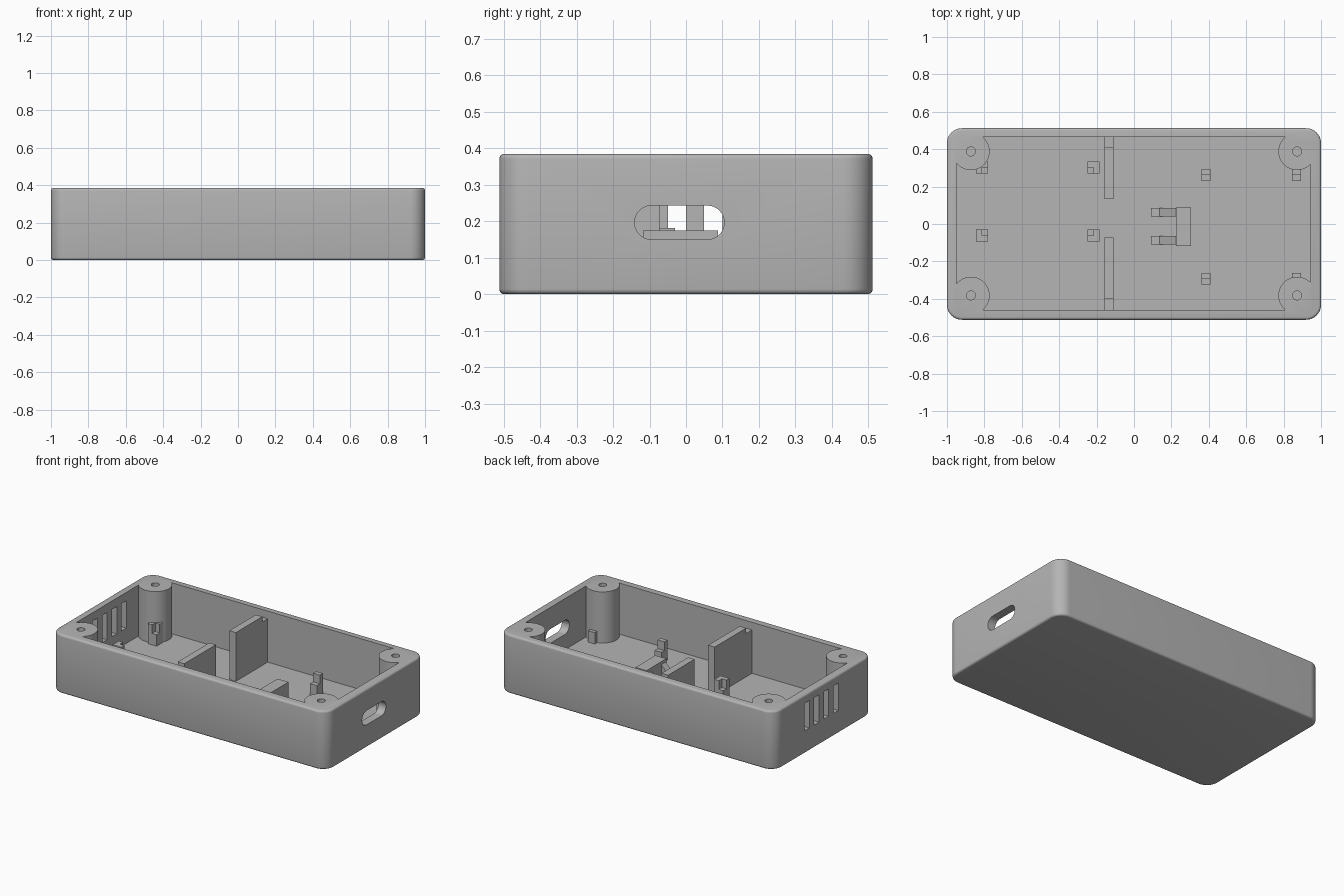
import bpy
import bmesh
import math
from mathutils import Matrix, Vector

old = bpy.data.objects.get("Cube")
if old:
    bpy.data.objects.remove(old, do_unlink=True)

GREY = (0.46, 0.46, 0.46, 1)
mat = bpy.data.materials.new("grey plastic")
mat.use_nodes = True
mat.diffuse_color = GREY
mat.node_tree.nodes["Principled BSDF"].inputs["Base Color"].default_value = GREY

HEIGHT, FLOOR = 0.385, 0.05
BOSSES = [(sx * 0.872, 0.003 + sy * 0.385) for sx in (-1, 1) for sy in (-1, 1)]


def finish(name, bm):
    mesh = bpy.data.meshes.new(name)
    bmesh.ops.recalc_face_normals(bm, faces=bm.faces)
    bm.to_mesh(mesh)
    bm.free()
    mesh.materials.append(mat)
    obj = bpy.data.objects.new(name, mesh)
    bpy.context.collection.objects.link(obj)
    return obj


def add_box(bm, x, y, z):
    """Add a box spanning the given (low, high) ranges."""
    size = [b - a for a, b in (x, y, z)]
    mid = [(a + b) / 2 for a, b in (x, y, z)]
    m = Matrix.Translation(mid) @ Matrix.Diagonal((*size, 1))
    bmesh.ops.create_cube(bm, size=1, matrix=m)


def box(name, x, y, z, axis=None, radius=0.0, segments=8):
    """A box, optionally with the edges along one axis rounded."""
    bm = bmesh.new()
    add_box(bm, x, y, z)
    if axis is not None:
        edges = [e for e in bm.edges
                 if abs((e.verts[0].co - e.verts[1].co).normalized()[axis]) > 0.9]
        bmesh.ops.bevel(bm, geom=edges, offset=radius, segments=segments,
                        profile=0.5, affect='EDGES')
    return finish(name, bm)


def cylinder(name, centre, radius, z, sides):
    bm = bmesh.new()
    bmesh.ops.create_cone(bm, cap_ends=True, segments=sides, radius1=radius,
                          radius2=radius, depth=z[1] - z[0],
                          matrix=Matrix.Translation((*centre, sum(z) / 2)))
    return finish(name, bm)


def prism(name, outline, y):
    """Extrude an x-z outline between two y values."""
    bm = bmesh.new()
    face = bm.faces.new([bm.verts.new((px, y[0], pz)) for px, pz in outline])
    ext = bmesh.ops.extrude_face_region(bm, geom=[face])
    verts = [v for v in ext["geom"] if isinstance(v, bmesh.types.BMVert)]
    bmesh.ops.translate(bm, verts=verts, vec=Vector((0, y[1] - y[0], 0)))
    return finish(name, bm)


def cut(target, cutter):
    mod = target.modifiers.new("cut", 'BOOLEAN')
    mod.operation, mod.solver, mod.object = 'DIFFERENCE', 'EXACT', cutter
    bpy.context.view_layer.objects.active = target
    bpy.ops.object.modifier_apply(modifier=mod.name)
    bpy.data.objects.remove(cutter, do_unlink=True)


# Outer case: rounded corners, then softened top and bottom rims
case = box("case", (-1, 1), (-0.512, 0.512), (0, HEIGHT), axis=2, radius=0.08, segments=10)
bm = bmesh.new()
bm.from_mesh(case.data)
rims = [e for e in bm.edges if abs(e.verts[0].co.z - e.verts[1].co.z) < 1e-5]
bmesh.ops.bevel(bm, geom=rims, offset=0.014, segments=4, profile=0.5, affect='EDGES')
bm.to_mesh(case.data)
bm.free()

# Cavity that leaves the four corner screw bosses standing
cavity = box("cavity", (-0.95, 0.945), (-0.46, 0.465), (FLOOR, 0.6), axis=2, radius=0.05)
for c in BOSSES:
    cut(cavity, cylinder("boss_core", c, 0.1, (-0.2, 0.8), 48))
cut(case, cavity)
for c in BOSSES:
    cut(case, cylinder("screw_hole", c, 0.024, (0.08, 0.6), 24))

# Cable slot in one end, four vents in the other
cut(case, box("slot", (0.9, 1.1), (-0.141, 0.105), (0.15, 0.243), axis=0, radius=0.0464))
for i in range(4):
    y = -0.15 + 0.1 * i
    cut(case, box("vent", (-1.1, -0.9), (y, y + 0.05), (0.15, 0.33)))

bpy.ops.object.select_all(action='DESELECT')
case.select_set(True)
bpy.context.view_layer.objects.active = case
bpy.ops.object.shade_smooth_by_angle(angle=math.radians(35))

# Partition halves, notched beside the side walls
LOW = FLOOR - 0.01
for name, main, notch in (("back_partition", (0.135, 0.41), (0.41, 0.475)),
                          ("front_partition", (-0.40, -0.073), (-0.47, -0.40))):
    bm = bmesh.new()
    add_box(bm, (-0.157, -0.11), main, (LOW, 0.37))
    add_box(bm, (-0.157, -0.11), notch, (LOW, 0.335))
    finish(name, bm)

# Corner posts of the large board: low inner quarter, taller outer L
STEP, POST = 0.125, 0.182
for cx, sx in ((-0.812, 1), (-0.217, -1)):
    for cy, sy in ((0.302, -1), (-0.062, 1)):
        bm = bmesh.new()
        h = 0.032
        outer_x = sorted((cx, cx - sx * h))
        inner_x = sorted((cx, cx + sx * h))
        outer_y = sorted((cy, cy - sy * h))
        add_box(bm, outer_x, (cy - h, cy + h), (LOW, POST))
        add_box(bm, inner_x, outer_y, (LOW, POST))
        add_box(bm, inner_x, sorted((cy, cy + sy * h)), (LOW, STEP))
        finish("board_corner_post", bm)

# Stepped edge posts of the small board
for x in ((0.362, 0.41), (0.845, 0.893)):
    for cy, s in ((0.262, 1), (-0.292, -1)):
        bm = bmesh.new()
        add_box(bm, x, sorted((cy, cy + s * 0.031)), (LOW, POST))
        add_box(bm, x, sorted((cy, cy - s * 0.031)), (LOW, STEP))
        finish("board_edge_post", bm)

# Stop block with a thin base and two sloped braces
box("stop_base", (0.053, 0.305), (-0.14, 0.115), (LOW, FLOOR + 0.008))
box("stop_block", (0.225, 0.305), (-0.118, 0.088), (LOW, 0.175))
for y in ((0.04, 0.085), (-0.11, -0.065)):
    prism("stop_brace", [(0.09, LOW), (0.23, LOW), (0.23, 0.16), (0.135, 0.07), (0.09, 0.07)], y)
